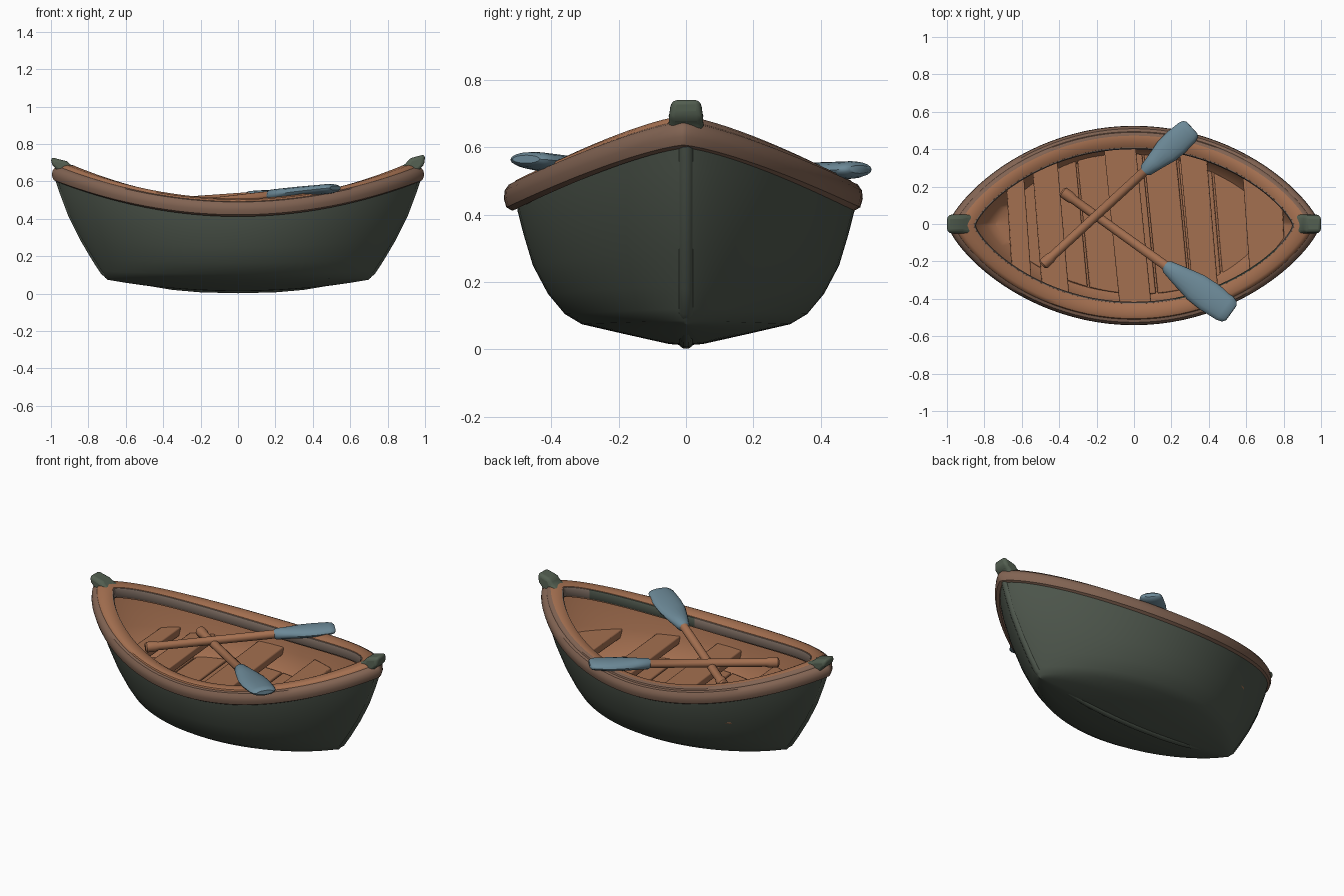
import bpy, bmesh, math
from mathutils import Vector

if "Cube" in bpy.data.objects:
    bpy.data.objects.remove(bpy.data.objects["Cube"])


def material(name, rgb):
    m = bpy.data.materials.new(name)
    m.use_nodes = True
    m.diffuse_color = (*rgb, 1)
    bsdf = m.node_tree.nodes["Principled BSDF"]
    bsdf.inputs["Base Color"].default_value = (*rgb, 1)
    bsdf.inputs["Roughness"].default_value = 0.8
    return m


GREEN = material("hull green", (0.075, 0.093, 0.072))
CAP = material("cap green", (0.085, 0.112, 0.08))
WOOD = material("warm wood", (0.37, 0.16, 0.08))
WORN = material("worn wood", (0.22, 0.125, 0.085))
GREY = material("faded edge", (0.21, 0.155, 0.125))
BLUE = material("blade blue", (0.15, 0.25, 0.31))
parts = []


def finish(name, bm, mats):
    """Turn a bmesh into a named object with its materials."""
    bmesh.ops.remove_doubles(bm, verts=bm.verts, dist=0.0005)
    bmesh.ops.recalc_face_normals(bm, faces=bm.faces)
    me = bpy.data.meshes.new(name)
    bm.to_mesh(me)
    bm.free()
    for m in mats:
        me.materials.append(m)
    ob = bpy.data.objects.new(name, me)
    bpy.context.collection.objects.link(ob)
    parts.append(ob)
    return ob


def loft(name, rings, mats, round_ring=True, loop=False, caps=False, rule=lambda i, j: 0):
    """Skin a list of equal point rings; rule(ring, side) picks the material."""
    bm = bmesh.new()
    rows = [[bm.verts.new(p) for p in r] for r in rings]
    n = len(rings[0])
    for i in range(len(rows) - (0 if loop else 1)):
        a, b = rows[i], rows[(i + 1) % len(rows)]
        for j in range(n if round_ring else n - 1):
            k = (j + 1) % n
            bm.faces.new((a[j], a[k], b[k], b[j])).material_index = rule(i, j)
    if caps:
        for i, r in ((0, rows[0]), (len(rows) - 2, rows[-1])):
            bm.faces.new(r).material_index = rule(i, 0)
    return finish(name, bm, mats)


def taper(u):
    """Plan shape of the boat: full amidships, pointed at both ends."""
    return max(1 - u * u, 0) ** 0.75


# Hull skins: each section point is half width, height amidships, height at ends, half length
def skin(name, section, mat):
    full = [(-y, a, b, l) for y, a, b, l in reversed(section)] + section[1:]
    rings = []
    for i in range(49):
        u = math.cos(math.pi * i / 48)
        rings.append([(u * l, y * taper(u), a + (b - a) * u * u) for y, a, b, l in full])
    loft(name, rings, [mat], round_ring=False)


skin("hull_outside", [
    (0, 0.012, 0.075, 0.70), (0.05, 0.016, 0.075, 0.70), (0.18, 0.045, 0.077, 0.70),
    (0.31, 0.075, 0.085, 0.71), (0.36, 0.105, 0.12, 0.735), (0.41, 0.165, 0.19, 0.78),
    (0.455, 0.25, 0.30, 0.845), (0.482, 0.34, 0.42, 0.905), (0.5, 0.41, 0.54, 0.95),
    (0.505, 0.46, 0.64, 0.978)], GREEN)
skin("hull_inside", [
    (0, 0.22, 0.25, 0.74), (0.37, 0.22, 0.25, 0.74), (0.4, 0.25, 0.29, 0.79),
    (0.44, 0.34, 0.42, 0.86), (0.46, 0.46, 0.64, 0.92)], WOOD)


# Keel and stems as one rounded strip
def tube(name, points, radius, mat):
    cu = bpy.data.curves.new(name, "CURVE")
    cu.dimensions = "3D"
    cu.bevel_depth = radius
    cu.bevel_resolution = 3
    cu.use_fill_caps = True
    sp = cu.splines.new("POLY")
    sp.points.add(len(points) - 1)
    for p, co in zip(sp.points, points):
        p.co = (*co, 1)
    ob = bpy.data.objects.new(name, cu)
    bpy.context.collection.objects.link(ob)
    cu.materials.append(mat)


stem = [(0.96, 0.63), (0.93, 0.54), (0.885, 0.42), (0.825, 0.30), (0.76, 0.19), (0.715, 0.12), (0.68, 0.095)]
bottom = [(0.6, 0.085), (0.5, 0.068), (0.35, 0.043), (0.2, 0.03), (0, 0.025)]
half = stem + bottom
keel = [(x, 0, z) for x, z in half] + [(-x, 0, z) for x, z in reversed(half[:-1])]
tube("keel_and_stems", keel, 0.024, GREEN)


# Rim rails: section points run from the outer edge (t = 0) to the inner edge (t = 1)
def rail(name, section, mats, rule=lambda i, j: 0):
    rings = []
    for i in range(96):
        a = 2 * math.pi * i / 96
        u = math.cos(a)
        side = 1 if math.sin(a) >= 0 else -1
        rings.append([(u * (0.995 - 0.15 * t),
                       side * (0.533 - 0.125 * t) * taper(u) - 0.008,
                       0.452 + 0.185 * u * u + dz) for t, dz in section])
    loft(name, rings, mats, loop=True, rule=rule)


rail("outer_rail", [(0, -0.005), (0.02, 0.02), (0.12, 0.038), (0.26, 0.042), (0.4, 0.03),
                    (0.4, -0.03), (0.2, -0.04), (0.06, -0.03)], [WORN])
rail("inner_rail", [(0.2, 0.03), (0.28, 0.05), (0.42, 0.057), (0.75, 0.05), (0.92, 0.038),
                    (0.95, 0.0), (0.9, -0.03), (0.25, -0.02)], [WOOD, WORN],
     rule=lambda i, j: 1 if i < 48 and j < 2 else 0)
rail("inner_edge", [(0.9, 0.036), (0.96, 0.034), (1.0, 0.022), (1.0, -0.012),
                    (0.96, -0.022), (0.9, -0.015)], [GREY, GREEN],
     rule=lambda i, j: 1 if 76 <= i <= 88 else 0)


# Boards trimmed to the hull and set slightly askew
def board(name, x0, x1, top, thick, width, length, skew=0.1):
    bm = bmesh.new()
    xs = [x0 + (x1 - x0) * i / 6 for i in range(7)]
    outline = []
    for side in (1, -1):
        for x in (xs if side > 0 else reversed(xs)):
            y = side * width * max(taper(x / length), 0.02)
            outline.append((x - skew * y * taper(x), y, top - thick))
    f = bm.faces.new([bm.verts.new(p) for p in outline])
    up = bmesh.ops.extrude_face_region(bm, geom=[f])["geom"]
    bmesh.ops.translate(bm, verts=[v for v in up if isinstance(v, bmesh.types.BMVert)], vec=(0, 0, thick))
    ob = finish(name, bm, [WOOD])
    bev = ob.modifiers.new("soft edge", "BEVEL")
    bev.width = 0.006
    bev.segments = 2
    bev.limit_method = "ANGLE"


for i, (x0, x1) in enumerate([(-0.12, 0.05), (0.28, 0.42), (-0.52, -0.38)]):
    board(f"thwart_{i + 1}", x0, x1, 0.36, 0.045, 0.45, 0.88)
board("right_end_bench", -0.67, -0.57, 0.39, 0.05, 0.445, 0.87)
board("left_end_seat", 0.6, 0.8, 0.38, 0.05, 0.44, 0.86)
for i in range(7):
    x = -0.63 + 0.18 * i
    board(f"floor_board_{i + 1}", x, x + 0.17, 0.242, 0.02, 0.375, 0.76)


# Oars: station, half width and half thickness along the shaft
def oar(name, start, end, neck, wide):
    a, b = Vector(start), Vector(end)
    along = (b - a).normalized()
    across = along.cross(Vector((0, 0, 1))).normalized()
    up = across.cross(along)
    span = 1 - neck
    stations = [(0, 0.022, 0.022), (0.008, 0.03, 0.03), (0.05, 0.03, 0.03), (0.07, 0.024, 0.024),
                (neck - 0.01, 0.025, 0.025), (neck, 0.036, 0.031), (neck + span * 0.2, wide * 0.68, 0.031),
                (neck + span * 0.45, wide * 0.95, 0.03), (neck + span * 0.65, wide, 0.028),
                (neck + span * 0.9, wide * 0.92, 0.026), (neck + span * 0.97, wide * 0.8, 0.022),
                (1, wide * 0.6, 0.012)]
    rings = []
    for s, w, t in stations:
        c = a.lerp(b, s)
        rings.append([c + across * w * math.cos(k * math.pi / 8) + up * t * math.sin(k * math.pi / 8)
                      for k in range(16)])
    loft(name, rings, [WOOD, BLUE], caps=True, rule=lambda i, j: 1 if i >= 4 else 0)


oar("back_oar", (-0.49, -0.22, 0.48), (0.31, 0.515, 0.535), 0.69, 0.073)
oar("front_oar", (-0.385, 0.175, 0.46), (0.52, -0.475, 0.565), 0.62, 0.083)


# Stem caps: tucked behind the rail, then leaning outward at both ends
for side, name, top in ((1, "left_stem_cap", 0.745), (-1, "right_stem_cap", 0.73)):
    rings = []
    for inner, outer, w, z0, z1 in [(0.85, 0.95, 0.05, 0.6, 0.6), (0.85, 0.965, 0.052, 0.672, 0.66),
                                    (0.895, 0.997, 0.05, 0.69, 0.69), (0.915, 1.0, 0.045, top - 0.022, top)]:
        rings.append([(side * x, y, z) for x, y, z in
                      ((inner, -w, z0), (outer, -w, z1), (outer, w, z1), (inner, w, z0))])
    cap = loft(name, rings, [CAP], caps=True)
    bev = cap.modifiers.new("rounding", "BEVEL")
    bev.width = 0.018
    bev.segments = 3

# Smooth shading that keeps the sharp edges
bpy.ops.object.select_all(action="DESELECT")
for ob in parts:
    ob.select_set(True)
bpy.context.view_layer.objects.active = parts[0]
bpy.ops.object.shade_smooth_by_angle(angle=math.radians(40))
